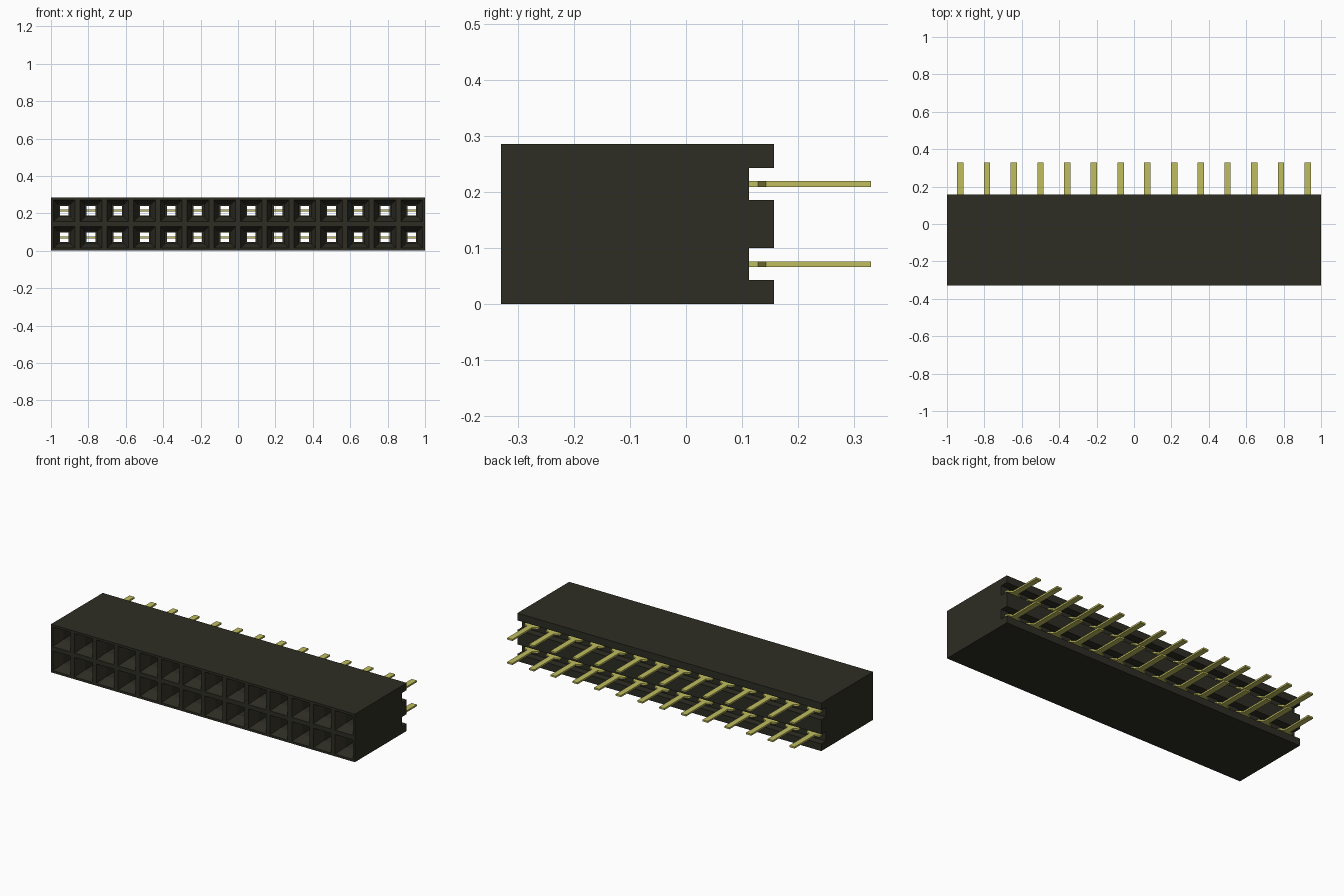
import bpy, bmesh

cube = bpy.data.objects.get("Cube")
if cube:
    bpy.data.objects.remove(cube, do_unlink=True)

COLS, ROWS = 14, 2
PITCH = 2.0 / COLS
HALF = PITCH / 2
FRONT, BACK, FLOOR, TIP = -0.33, 0.157, 0.112, 0.33
SLOT = 0.0285


def material(name, rgb, rough):
    m = bpy.data.materials.new(name)
    m.use_nodes = True
    m.diffuse_color = (*rgb, 1)
    shader = m.node_tree.nodes["Principled BSDF"]
    shader.inputs["Base Color"].default_value = (*rgb, 1)
    shader.inputs["Roughness"].default_value = rough
    return m


def finish(bm, name, mat):
    bmesh.ops.remove_doubles(bm, verts=bm.verts, dist=0.0002)
    bmesh.ops.recalc_face_normals(bm, faces=bm.faces)
    mesh = bpy.data.meshes.new(name)
    bm.to_mesh(mesh)
    bm.free()
    mesh.materials.append(mat)
    obj = bpy.data.objects.new(name, mesh)
    bpy.context.collection.objects.link(obj)
    return obj


def ring(bm, cx, cz, w, h, y):
    return [bm.verts.new((cx + sx * w, y, cz + sz * h))
            for sx, sz in ((-1, -1), (1, -1), (1, 1), (-1, 1))]


def bridge(bm, a, b, sides):
    for i in sides:
        j = (i + 1) % 4
        bm.faces.new((a[i], a[j], b[j], b[i]))


plastic = material("dark plastic", (0.027, 0.026, 0.017), 0.7)
gold = material("pale gold", (0.53, 0.51, 0.11), 0.5)
centres = [(-1 + HALF + c * PITCH, HALF + r * PITCH, r)
           for c in range(COLS) for r in range(ROWS)]

# Housing: each cell runs from the funnel mouth through the socket to the rear slot
socket_rings = [
    (HALF, HALF, FRONT), (0.058, 0.058, FRONT), (0.032, 0.032, -0.27),
    (0.032, 0.032, 0.08), (0.023, 0.025, 0.08), (0.023, 0.025, FLOOR),
    (HALF, SLOT, FLOOR),
]
bm = bmesh.new()
for x, z, row in centres:
    rings = [ring(bm, x, z, *r) for r in socket_rings]
    for a, b in zip(rings, rings[1:]):
        bridge(bm, a, b, range(4))
    # Slot walls and rear ribs, open along x
    lip = ring(bm, x, z, HALF, SLOT, BACK)
    rear = ring(bm, x, z, HALF, HALF, BACK)
    bridge(bm, rings[-1], lip, (0, 2))
    bridge(bm, lip, rear, (0, 2))
    # Outer skin: underside for the lower row, top for the upper row
    bridge(bm, rear, rings[0], (0,) if row == 0 else (2,))

# End walls with the slot notches
profile = [(FRONT, 0), (BACK, 0)]
for row in range(ROWS):
    z = HALF + row * PITCH
    profile += [(BACK, z - SLOT), (FLOOR, z - SLOT), (FLOOR, z + SLOT), (BACK, z + SLOT)]
profile += [(BACK, ROWS * PITCH), (FRONT, ROWS * PITCH)]
for x in (-1, 1):
    bm.faces.new([bm.verts.new((x, y, z)) for y, z in profile])
finish(bm, "socket_housing", plastic)

# Pins: flat blades with a tapered shoulder in the slot
THICK = 0.005
outline = [(0.046, 0.10), (0.046, 0.128), (0.017, 0.143), (0.017, TIP)]
outline += [(-w, y) for w, y in reversed(outline)]
for row, name in enumerate(("lower_pins", "upper_pins")):
    bm = bmesh.new()
    for x, z, r in centres:
        if r != row:
            continue
        low = bm.faces.new([bm.verts.new((x + w, y, z - THICK)) for w, y in outline])
        up = bmesh.ops.extrude_face_region(bm, geom=[low], use_keep_orig=True)
        verts = [g for g in up["geom"] if isinstance(g, bmesh.types.BMVert)]
        bmesh.ops.translate(bm, verts=verts, vec=(0, 0, 2 * THICK))
    finish(bm, name, gold)
